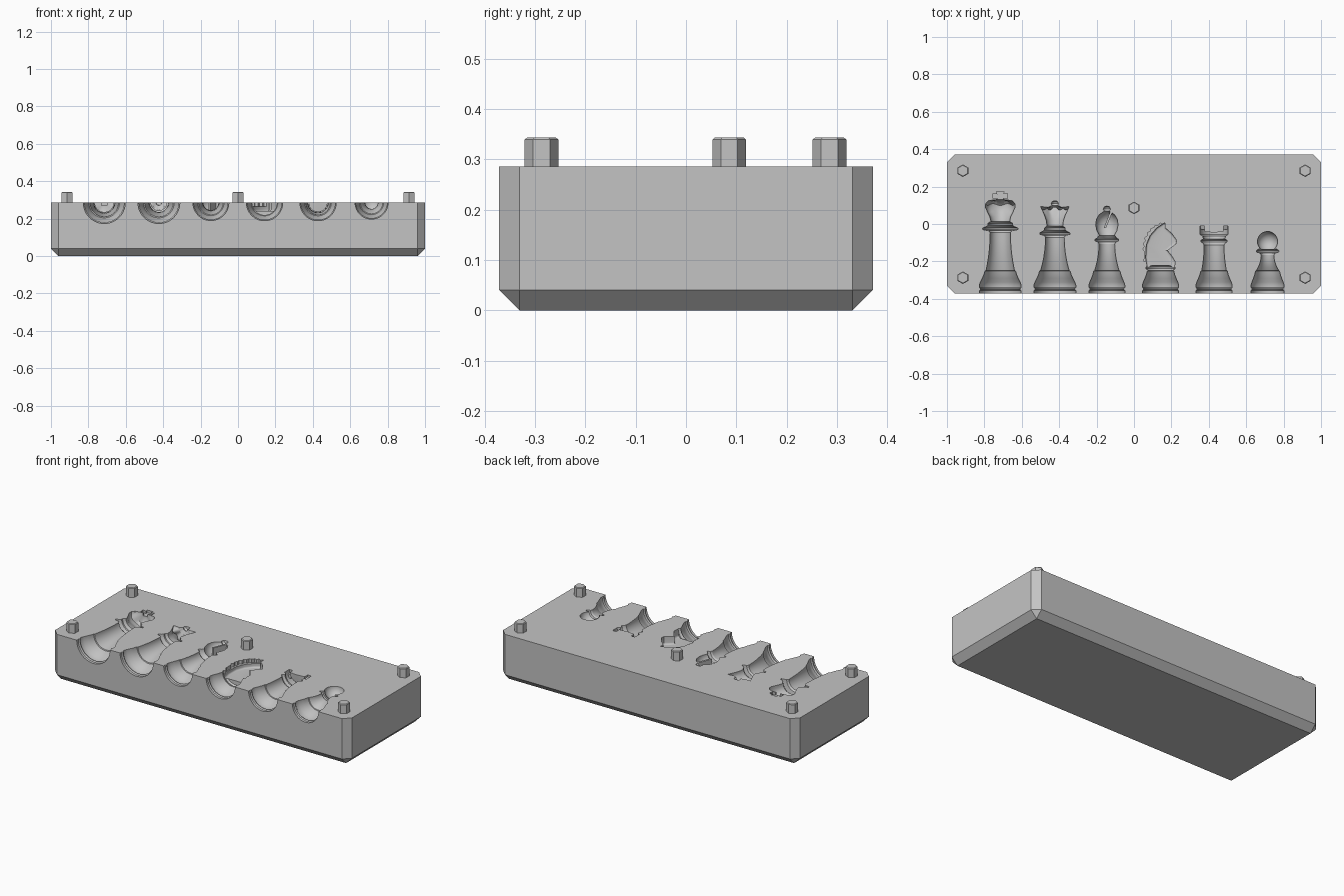
import bpy, bmesh, math
from mathutils import Matrix

TOP, HALF_Y, CM = 0.286, 0.371, 0.01
SEG = 64

cube = bpy.data.objects.get("Cube")
if cube:
    bpy.data.objects.remove(cube, do_unlink=True)

grey = bpy.data.materials.new("plain grey")
grey.use_nodes = True
grey.diffuse_color = (0.55, 0.55, 0.55, 1)
grey.node_tree.nodes["Principled BSDF"].inputs["Base Color"].default_value = grey.diffuse_color


def finish(name, bm):
    bmesh.ops.recalc_face_normals(bm, faces=bm.faces)
    mesh = bpy.data.meshes.new(name)
    bm.to_mesh(mesh)
    bm.free()
    mesh.materials.append(grey)
    obj = bpy.data.objects.new(name, mesh)
    bpy.context.collection.objects.link(obj)
    return obj


def activate(obj):
    bpy.ops.object.select_all(action='DESELECT')
    obj.select_set(True)
    bpy.context.view_layer.objects.active = obj


def carve(target, cutter):
    """Subtract the cutter for good, then remove it."""
    activate(target)
    mod = target.modifiers.new("carve", 'BOOLEAN')
    mod.operation, mod.solver, mod.object = 'DIFFERENCE', 'EXACT', cutter
    bpy.ops.object.modifier_apply(modifier=mod.name)
    bpy.data.objects.remove(cutter, do_unlink=True)


def place(bm, x):
    """From hundredths above the front face to the lying position."""
    bm.transform(Matrix.Translation((x, -HALF_Y, TOP)) @ Matrix.Scale(CM, 4))


def lathe(name, profile, x, rim=None, rim_from=0):
    """Turn (radius, height) points; rim(angle) shifts the heights of the crown."""
    bm = bmesh.new()
    verts = [bm.verts.new((r, h, 0)) for r, h in profile]
    edges = [bm.edges.new(pair) for pair in zip(verts, verts[1:])]
    bm.transform(Matrix.Rotation(math.pi / SEG, 4, 'Y'))
    bmesh.ops.spin(bm, geom=verts + edges, cent=(0, 0, 0), axis=(0, 1, 0),
                   angle=math.tau, steps=SEG)
    bmesh.ops.remove_doubles(bm, verts=bm.verts, dist=0.001)
    if rim:
        for v in bm.verts:
            if v.co.y > rim_from and math.hypot(v.co.x, v.co.z) > 4:
                v.co.y += rim(math.atan2(v.co.z, v.co.x))
    place(bm, x)
    return finish(name, bm)


def prism(name, points, x, depth, bevel=0):
    """Extrude an outline to both sides of the parting plane."""
    bm = bmesh.new()
    face = bm.faces.new([bm.verts.new((px, py, -depth)) for px, py in points])
    result = bmesh.ops.extrude_face_region(bm, geom=[face])
    moved = [g for g in result["geom"] if isinstance(g, bmesh.types.BMVert)]
    bmesh.ops.translate(bm, verts=moved, vec=(0, 0, 2 * depth))
    if bevel:
        rims = [e for e in bm.edges if abs(e.verts[0].co.z - e.verts[1].co.z) < 0.01]
        bmesh.ops.bevel(bm, geom=rims, offset=bevel, segments=4, profile=0.5,
                        affect='EDGES', clamp_overlap=True)
    place(bm, x)
    return finish(name, bm)


def foot(r):
    """Stepped foot shared by every piece."""
    return [(0, -2), (r, -2), (r, 1.5), (.94 * r, 2), (.94 * r, 2.6), (r, 3.2), (r, 4.5),
            (.95 * r, 6), (.86 * r, 8), (.78 * r, 10), (.73 * r, 12), (.68 * r, 12.2)]


def stem(r, neck, height, collar):
    """Foot, tapering shaft and collar."""
    wide = .68 * r
    shaft = [(neck + (wide - neck) * (1 - t) ** 2, 12.2 + (height - 13.2) * t)
             for t in (.2, .4, .6, .8, 1)]
    return foot(r) + shaft + [(neck * 1.15, height), (collar, height + .6),
                              (collar, height + 1.4), (collar * .8, height + 2.2)]


# Block with chamfered uprights and underside
bm = bmesh.new()
bmesh.ops.create_cube(bm, size=1)
bm.transform(Matrix.Translation((0, 0, TOP / 2)) @ Matrix.Diagonal((2, 2 * HALF_Y, TOP, 1)))
edges = [e for e in bm.edges if min(v.co.z for v in e.verts) < 0.01]
bmesh.ops.bevel(bm, geom=edges, offset=0.04, segments=1, affect='EDGES')
block = finish("mould_block", bm)

cutters = []

# King: bell head with a flared cross
cutters.append(lathe("king_cavity", stem(11.2, 5.4, 33.5, 9.4) + [
    (6.5, 36.5), (6.5, 37.5), (5, 38.5), (5.6, 41), (7, 43.5), (7.9, 45.5), (7.8, 47.5),
    (6.5, 49), (3.5, 50), (0, 50.2)], -.715,
    rim=lambda a: .5 * math.cos(6 * a), rim_from=43))
cutters.append(prism("king_cross_cavity", [
    (-2, 48), (2, 48), (1.4, 51), (3.8, 50.6), (3.8, 53.4), (1.6, 53), (2, 54.6),
    (-2, 54.6), (-1.6, 53), (-3.8, 53.4), (-3.8, 50.6), (-1.4, 51)], -.715, 1.6))

# Queen: flared crown with points and a ball
cutters.append(lathe("queen_cavity", stem(11.2, 5, 31, 8) + [
    (5.5, 34), (5.5, 35), (4.2, 36), (4.6, 39), (5.6, 42), (7.6, 45.5), (6.2, 45.5),
    (3.6, 46), (1.5, 47), (2, 48), (1.4, 49.2), (0, 49.5)], -.423,
    rim=lambda a: .9 * math.cos(8 * a), rim_from=45))

# Bishop: pointed head split by a slanted slit
bishop = lathe("bishop_cavity", stem(9.6, 4.2, 27.5, 6.3) + [
    (4.6, 30.5), (4, 31), (5.3, 33.5), (6, 36.5), (5.6, 39.5), (4.2, 42), (1.4, 44),
    (2, 45), (1.4, 46.3), (0, 46.7)], -.145)
carve(bishop, prism("bishop_slit", [
    (-1.6, 35), (-.4, 35), (3.6, 45), (2.2, 45)], -.145, 9))
cutters.append(bishop)

# Rook: hollow battlement with gaps
cutters.append(lathe("rook_cavity", stem(9.7, 5.3, 27, 7) + [
    (6, 30), (6, 30.6), (7.5, 31.5), (7.5, 36), (5, 36), (5, 33), (0, 32.5)], .428,
    rim=lambda a: -1.8 if math.cos(6 * a) < -.35 else 0, rim_from=35))

# Pawn: ball head
ball = [(5.4 * math.sin(a), 27.7 - 5.4 * math.cos(a))
        for a in (math.pi * i / 14 for i in range(3, 14))]
cutters.append(lathe("pawn_cavity", stem(8.8, 3.4, 21.5, 6) + ball + [(0, 33.1)], .714))

# Knight: foot, rounded head and a shallower toothed mane
KNIGHT = .142
cutters.append(lathe("knight_foot_cavity", foot(9.7) + [
    (7, 12.6), (7.8, 13.2), (7.8, 14), (7, 14.8), (0, 15)], KNIGHT))
cutters.append(prism("knight_head_cavity", [
    (-7, 13.5), (-8, 19), (-7.6, 26), (-5.5, 31), (-2, 35), (1, 37), (2.5, 37.8),
    (2.5, 35), (6, 32), (8.5, 28.5), (8.2, 26.5), (5.5, 24.5), (3.5, 23), (6, 20),
    (7.8, 17), (7.4, 13.5)], KNIGHT, 4.6, bevel=1.6))
mane = []
for i in range(15):
    a = math.radians(188 - i * 6.5)
    reach = 12 if i % 2 else 11.2
    mane.append((2.6 + reach * math.cos(a), 24 + 1.16 * reach * math.sin(a)))
cutters.append(prism("knight_mane_cavity", [(2, 20), (-8.8, 17)] + mane, KNIGHT, 2.2))

for cutter in cutters:
    carve(block, cutter)
activate(block)
bpy.ops.object.shade_smooth_by_angle(angle=math.radians(30))

# Hexagonal locating pegs
spots = [(sx * .915, y) for sx in (-1, 1) for y in (-.287, .285)] + [(0, .086)]
for i, (x, y) in enumerate(spots):
    bm = bmesh.new()
    bmesh.ops.create_cone(bm, cap_ends=True, segments=6, radius1=.0335, radius2=.0335, depth=.077)
    crown = max(v.co.z for v in bm.verts)
    rim = [e for e in bm.edges if all(v.co.z > crown - .001 for v in e.verts)]
    bmesh.ops.bevel(bm, geom=rim, offset=.004, segments=1, affect='EDGES')
    bm.transform(Matrix.Translation((x, y, .343 - crown)))
    finish(f"locating_peg_{i + 1}", bm)
